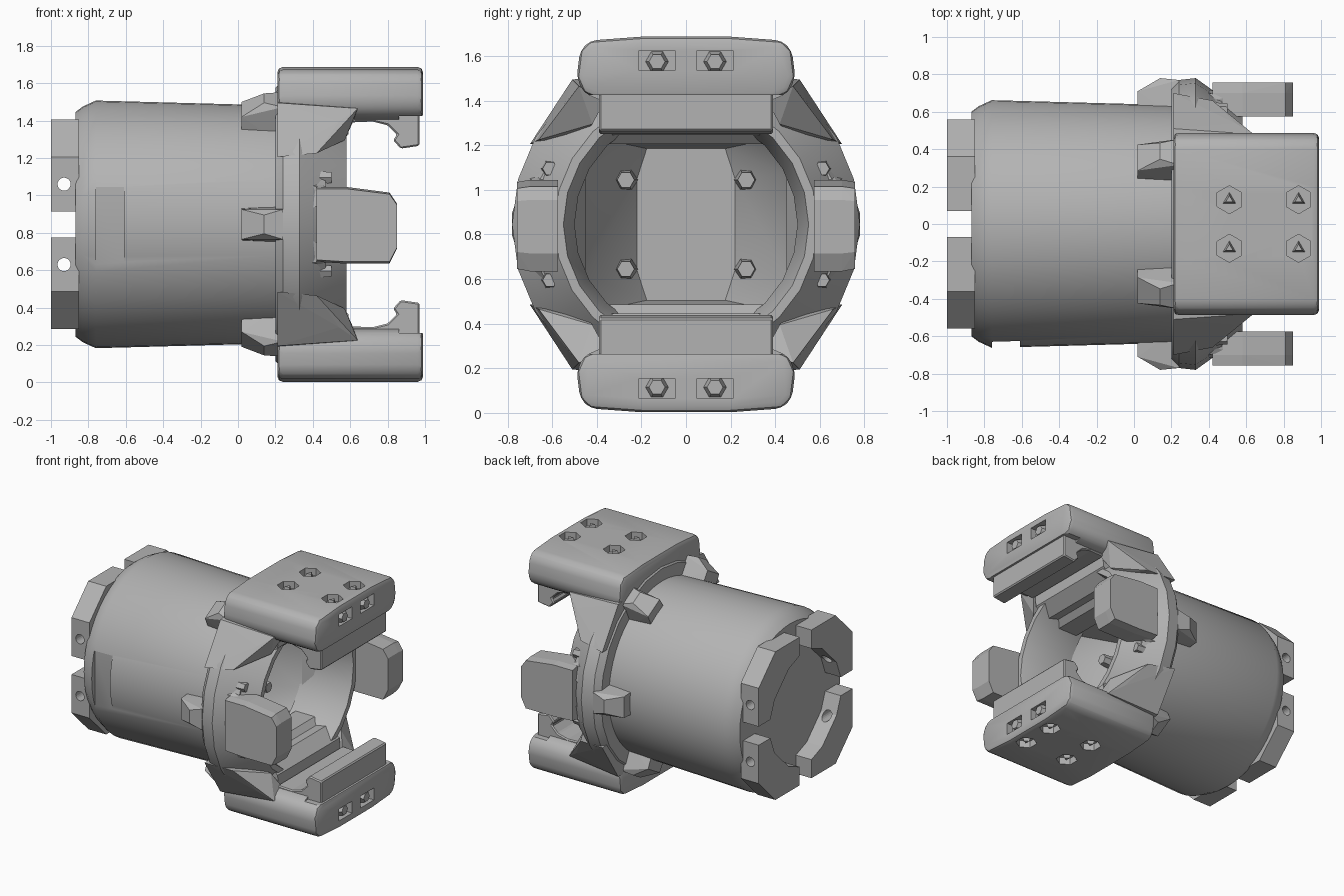
import bpy, bmesh, math
from mathutils import Vector

CZ = 0.845  # height of the barrel axis
SIGNS = [(sy, sz) for sy in (-1, 1) for sz in (-1, 1)]

if "Cube" in bpy.data.objects:
    bpy.data.objects.remove(bpy.data.objects["Cube"], do_unlink=True)

metal = bpy.data.materials.new("plain_grey_metal")
metal.use_nodes = True
GREY = (0.45, 0.45, 0.45, 1)
metal.diffuse_color = GREY
metal.node_tree.nodes["Principled BSDF"].inputs["Base Color"].default_value = GREY


def finish(bm, name):
    """Turn a bmesh drawn around the axis into a finished object."""
    bmesh.ops.recalc_face_normals(bm, faces=bm.faces)
    bmesh.ops.translate(bm, verts=bm.verts, vec=(0, 0, CZ))
    mesh = bpy.data.meshes.new(name)
    bm.to_mesh(mesh)
    bm.free()
    ob = bpy.data.objects.new(name, mesh)
    bpy.context.collection.objects.link(ob)
    mesh.materials.append(metal)
    return ob


def hull(name, points):
    bm = bmesh.new()
    verts = [bm.verts.new(p) for p in points]
    res = bmesh.ops.convex_hull(bm, input=verts)
    junk = {g for g in res["geom_interior"] + res["geom_unused"]
            if isinstance(g, bmesh.types.BMVert)}
    bmesh.ops.delete(bm, geom=list(junk), context="VERTS")
    bmesh.ops.dissolve_limit(bm, angle_limit=0.02, verts=bm.verts, edges=bm.edges)
    return finish(bm, name)


def box(name, x, y, z):
    return hull(name, [(a, b, c) for a in x for b in y for c in z])


def prism(name, outline, axis, lo, hi):
    """Extrude a closed outline along x (outline is y, z) or y (outline is x, z)."""
    bm = bmesh.new()
    place = (lambda u, v: (lo, u, v)) if axis == "x" else (lambda u, v: (u, lo, v))
    face = bm.faces.new([bm.verts.new(place(u, v)) for u, v in outline])
    ext = bmesh.ops.extrude_face_region(bm, geom=[face])
    move = Vector((hi - lo, 0, 0)) if axis == "x" else Vector((0, hi - lo, 0))
    bmesh.ops.translate(bm, vec=move,
                        verts=[g for g in ext["geom"] if isinstance(g, bmesh.types.BMVert)])
    return finish(bm, name)


def lathe(name, profile, steps=48, closed=False):
    """Spin an (x, radius) profile around the x axis."""
    bm = bmesh.new()
    verts = [bm.verts.new((x, 0, r)) for x, r in profile]
    ends = verts[1:] + (verts[:1] if closed else [])
    edges = [bm.edges.new(pair) for pair in zip(verts, ends)]
    bmesh.ops.spin(bm, geom=verts + edges, cent=(0, 0, 0), axis=(1, 0, 0),
                   angle=math.tau, steps=steps)
    bmesh.ops.remove_doubles(bm, verts=bm.verts, dist=0.0001)
    return finish(bm, name)


def rod(name, center, radius, length, axis, sides, top=1.0):
    bm = bmesh.new()
    bmesh.ops.create_cone(bm, cap_ends=True, segments=sides, radius1=radius,
                          radius2=radius * top, depth=length)
    turn = Vector((0, 0, 1)).rotation_difference(Vector(axis)).to_matrix()
    bmesh.ops.rotate(bm, verts=bm.verts, cent=(0, 0, 0), matrix=turn)
    bmesh.ops.translate(bm, verts=bm.verts, vec=center)
    return finish(bm, name)


def apply(ob, mod):
    with bpy.context.temp_override(object=ob, active_object=ob):
        bpy.ops.object.modifier_apply(modifier=mod.name)


def cut(ob, cutters):
    for c in cutters:
        mod = ob.modifiers.new("cut", "BOOLEAN")
        mod.operation, mod.solver, mod.object = "DIFFERENCE", "EXACT", c
        apply(ob, mod)
        bpy.data.objects.remove(c, do_unlink=True)


def bevel(ob, width, segments=1):
    mod = ob.modifiers.new("bevel", "BEVEL")
    mod.width, mod.segments, mod.limit_method = width, segments, "ANGLE"
    apply(ob, mod)


def smooth(ob):
    bpy.ops.object.select_all(action="DESELECT")
    ob.select_set(True)
    bpy.context.view_layer.objects.active = ob
    bpy.ops.object.shade_smooth_by_angle(angle=math.radians(30))


# Barrel with a tapered pocket at the +x end and a flat on the front of the rear rim
barrel = lathe("barrel", [(-.87, 0), (-.87, .6), (-.83, .63), (-.76, .662),
                          (.24, .635), (.24, 0)])
pocket = [(x, sy * y, sz * z) for sy, sz in SIGNS for x, hy, hz in
          ((.6, .56, .42), (.2, .45, .38), (-.12, .22, .34))
          for y, z in ((hy, hz * .6), (hy * .8, hz))]
cut(barrel, [hull("pocket_cutter", pocket),
             box("flat_cutter", (-.76, -.61), (-.8, -.625), (-.22, .2))])
smooth(barrel)

# Collar around the open end, sloping inward
collar = lathe("collar", [(.2, .5), (.2, .73), (.24, .77), (.33, .78), (.4, .73),
                          (.58, .59), (.58, .55), (.42, .5)], steps=24, closed=True)
smooth(collar)

# Six small lugs around the front of the barrel
for i in range(6):
    a = i * math.pi / 3
    out, side = Vector((0, math.cos(a), math.sin(a))), Vector((0, -math.sin(a), math.cos(a)))
    pts = []
    for x, r, w in ((.02, .55, .09), (.02, .71, .08), (.14, .78, .05),
                    (.24, .55, .1), (.24, .77, .08)):
        for s in (-1, 1):
            pts.append(Vector((x, 0, 0)) + out * r + side * w * s)
    hull(f"barrel_lug_{i}", pts)

# Four rear clamp lugs with cross holes
for sy, sz in SIGNS:
    shape = [(.56, .07), (.56, .36), (.36, .56), (.07, .56), (.07, .42),
             (.2, .37), (.37, .2), (.42, .07)]
    lug = prism("rear_lug", [(sy * y, sz * z) for y, z in shape], "x", -1, -.85)
    cut(lug, [rod("hole_cutter", (-.93, sy * .4, sz * .215), .035, .6, (0, 1, 0), 20)])

# Side tabs reaching forward from the collar
for s in (-1, 1):
    tab = [(x, s * y, z) for y, k in ((.575, 1), (.7, 1), (.757, .95)) for x, z in
           ((.42, .2 * k), (.58, .2 * k), (.81, .17 * k), (.85, .11 * k),
            (.85, -.13 * k), (.81, -.21 * k), (.58, -.21 * k), (.42, -.2 * k))]
    hull(f"side_tab_{s}", tab)
    # Sloped root inside the mouth, joining tab to collar
    hull(f"tab_root_{s}", [(x, s * y, t * z) for t in (-1, 1) for x, y, z in
                           ((.22, .45, .24), (.22, .6, .3), (.5, .575, .19),
                            (.5, .68, .19), (.3, .72, .22))])
    for t in (-1, 1):
        hull("tab_web", [(x, s * y, t * z) for x, y, z in
                         ((.3, .74, .05), (.3, .55, .05), (.48, .7, .12), (.48, .56, .12),
                          (.26, .68, .36), (.26, .52, .36), (.46, .6, .3), (.46, .5, .3))])
        rod("collar_bolt", (.4, s * .61, t * .25), .055, .2, (1, 0, 0), 6, .6)

# Upper and lower saddles with their fittings
for sz, side in ((1, "upper"), (-1, "lower")):
    half = [(.39, .56), (.46, .59), (.49, .66), (.475, .78), (.43, .825), (.2, .842)]
    outline = half + [(-y, z) for y, z in reversed(half)]
    saddle = prism(f"{side}_saddle", [(y, sz * z) for y, z in outline], "x", .21, .99)
    bevel(saddle, .03, 2)
    cutters = [box("mouth_cutter", (.86, 1.1), (-.7, .7), (sz * .5, sz * .58))]
    for s in (-1, 1):
        cutters.append(box("recess_cutter", (.94, 1.1), (s * .05, s * .21),
                           (sz * .69, sz * .78)))
        cutters += [rod("pit_cutter", (x, s * .13, sz * .83), .075, .08, (0, 0, 1), 6)
                    for x in (.51, .88)]
    cut(saddle, cutters)
    smooth(saddle)

    # Hooked grip pad and inner rail across the saddle
    pad = prism(f"{side}_grip_pad", [(x, sz * z) for x, z in
                ((.6, .6), (.6, .545), (.72, .55), (.8, .53), (.85, .48), (.83, .45),
                 (.87, .405), (.97, .42), (.97, .61))], "y", -.39, .39)
    bevel(pad, .008)
    prism(f"{side}_inner_rail", [(x, sz * z) for x, z in
          ((.24, .36), (.4, .36), (.44, .4), (.5, .4), (.59, .48), (.6, .6), (.24, .6))],
          "y", -.37, .37)

    for s in (-1, 1):
        # Bolts in the saddle
        rod("end_bolt", (.95, s * .13, sz * .73), .06, .07, (1, 0, 0), 6, .6)
        for x in (.51, .88):
            rod("saddle_bolt", (x, s * .13, sz * .805), .045, .06, (0, 0, sz), 3, .5)
        # Gussets joining saddle and collar
        hull(f"{side}_gusset", [(x, s * y, sz * z) for x, y, z in
             ((.21, .4, .66), (.21, .51, .65), (.21, .7, .36), (.21, .5, .36),
              (.64, .48, .62), (.62, .36, .56), (.54, .54, .55), (.42, .66, .38),
              (.5, .45, .42), (.57, .42, .45))])
        # Bolts at the corners of the pocket floor
        rod("pocket_bolt", (-.03, s * .27, sz * .2), .055, .2, (1, 0, 0), 6, .7)
